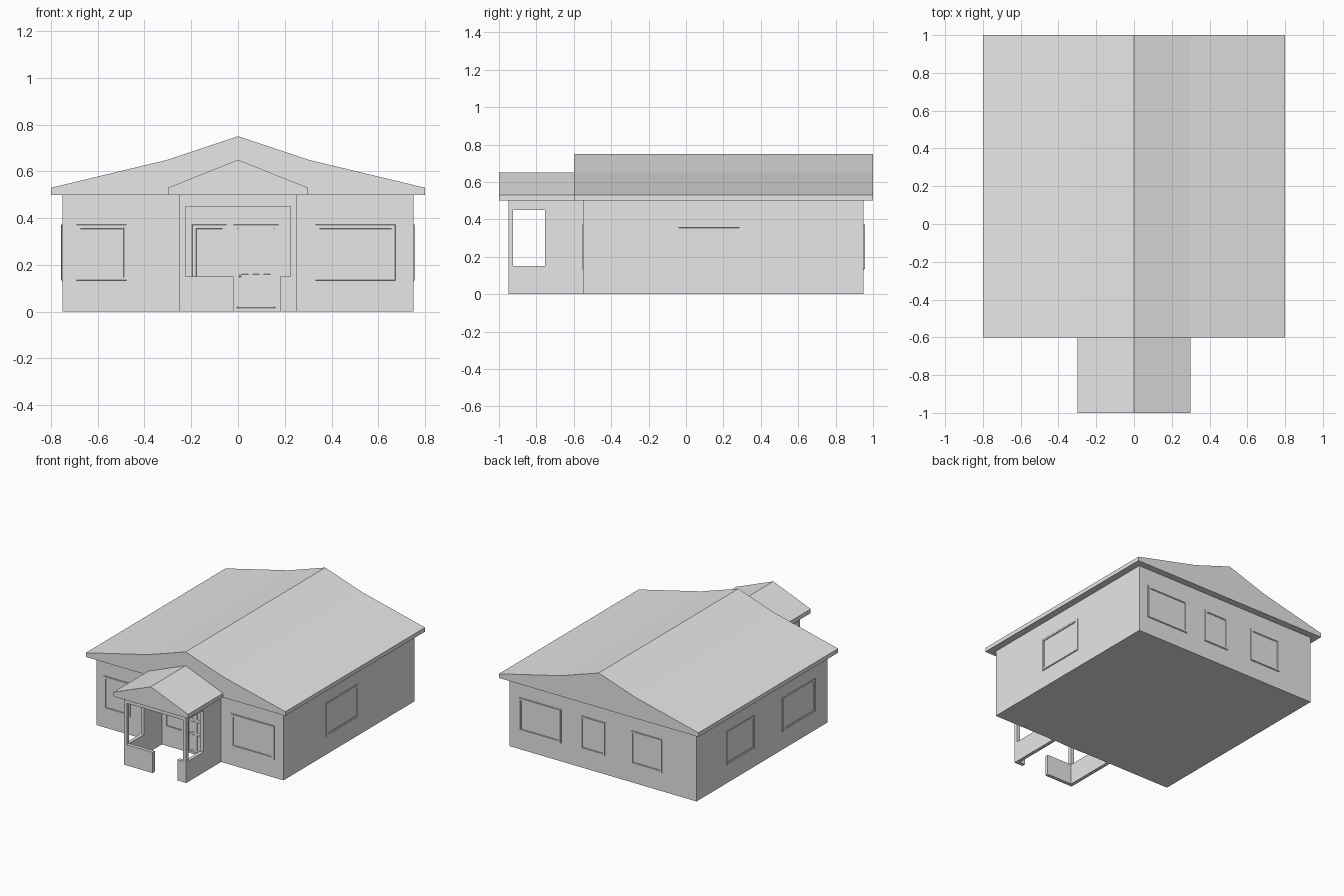
import bpy, bmesh
from math import radians
from mathutils import Matrix, Vector

if "Cube" in bpy.data.objects:
    bpy.data.objects.remove(bpy.data.objects["Cube"], do_unlink=True)

grey = bpy.data.materials.new("plain_grey")
grey.use_nodes = True
grey.diffuse_color = (0.8, 0.8, 0.8, 1)
grey.node_tree.nodes["Principled BSDF"].inputs["Base Color"].default_value = (0.8, 0.8, 0.8, 1)


def finish(name, bm):
    bmesh.ops.recalc_face_normals(bm, faces=bm.faces[:])
    mesh = bpy.data.meshes.new(name)
    bm.to_mesh(mesh)
    bm.free()
    mesh.materials.append(grey)
    obj = bpy.data.objects.new(name, mesh)
    bpy.context.scene.collection.objects.link(obj)
    return obj


def add_box(bm, lo, hi):
    lo, hi = Vector(lo), Vector(hi)
    size = hi - lo
    place = Matrix.Translation((lo + hi) / 2) @ Matrix.Diagonal((*size, 1))
    return bmesh.ops.create_cube(bm, size=1, matrix=place)["verts"]


def box(name, lo, hi):
    bm = bmesh.new()
    add_box(bm, lo, hi)
    return finish(name, bm)


def gable_roof(name, half, y0, y1):
    """Extrude a mirrored gable outline from y0 to y1 (half is eave to ridge)."""
    outline = half + [(-x, z) for x, z in reversed(half[:-1])]
    bm = bmesh.new()
    face = bm.faces.new([bm.verts.new((x, y0, z)) for x, z in outline])
    ext = bmesh.ops.extrude_face_region(bm, geom=[face])["geom"]
    moved = [v for v in ext if isinstance(v, bmesh.types.BMVert)]
    bmesh.ops.translate(bm, verts=moved, vec=(0, y1 - y0, 0))
    return finish(name, bm)


def cut(target, lo, hi):
    cutter = box("cutter", lo, hi)
    cutter.hide_render = True
    mod = target.modifiers.new("opening", 'BOOLEAN')
    mod.operation, mod.solver, mod.object = 'DIFFERENCE', 'EXACT', cutter
    bpy.context.view_layer.objects.active = target
    bpy.ops.object.modifier_apply(modifier=mod.name)
    bpy.data.objects.remove(cutter, do_unlink=True)


# House body and roof
CENTRE_Y, HALF = 0.2, 0.75
box("house_walls", (-HALF, CENTRE_Y - HALF, 0), (HALF, CENTRE_Y + HALF, 0.5))
gable_roof("main_roof", [(0.8, 0.5), (0.8, 0.53), (0.3, 0.65), (0, 0.75)], -0.6, 1.0)

# Porch: thin open shell with a doorway and unglazed openings
porch = box("porch_walls", (-0.25, -0.95, 0), (0.25, -0.55, 0.5))
cut(porch, (-0.225, -0.925, -0.1), (0.225, -0.5, 0.6))
cut(porch, (-0.225, -1.0, 0.15), (0.225, -0.9, 0.45))
cut(porch, (-0.02, -1.0, -0.1), (0.18, -0.9, 0.2))
cut(porch, (-0.4, -0.925, 0.15), (0.4, -0.755, 0.45))
gable_roof("porch_roof", [(0.3, 0.5), (0.3, 0.53), (0, 0.65)], -1.0, -0.6)


def add_trim(bm, u0, u1, z0, z1, steps, base=0.0):
    """Plate on the front plane, its face inset by (width, depth) steps."""
    verts = add_box(bm, (u0, -HALF - base - 0.003, z0), (u1, -HALF + 0.01, z1))
    faces = {f for v in verts for f in v.link_faces}
    face = min(faces, key=lambda f: f.calc_center_median().y)
    face.normal_update()
    for width, depth in steps:
        bmesh.ops.inset_region(bm, faces=[face], thickness=width, depth=depth,
                               use_even_offset=True)


def put_on_wall(name, bm, angle):
    bm.transform(Matrix.Translation((0, CENTRE_Y, 0)) @ Matrix.Rotation(radians(angle), 4, 'Z'))
    return finish(name, bm)


FRAME = [(0.004, 0), (0.0005, 0.003), (0.012, 0), (0.0005, -0.003), (0.004, 0), (0.0005, -0.002)]
PANE = [(0.002, 0), (0.0005, -0.002), (0.002, 0), (0.0005, 0.001)]

# Windows, by wall: turn about the house centre and spans along the wall
windows = {
    "front": (0, [(-0.695, -0.472), (-0.2, -0.045), (0.327, 0.677)]),
    "left": (90, [(-0.262, 0.108)]),
    "back": (180, [(-0.677, -0.335), (-0.18, 0.02), (0.225, 0.477)]),
    "right": (270, [(-0.415, -0.09), (0.23, 0.61)]),
}
for side, (angle, spans) in windows.items():
    for i, (u0, u1) in enumerate(spans):
        bm = bmesh.new()
        add_trim(bm, u0, u1, 0.13, 0.376, FRAME)
        put_on_wall(f"{side}_window_{i + 1}", bm, angle)

# Door frame, leaf with nine panes, and knob
bm = bmesh.new()
add_trim(bm, -0.023, 0.177, 0, 0.376, FRAME)
put_on_wall("door_frame", bm, 0)
bm = bmesh.new()
add_trim(bm, 0.001, 0.153, 0.006, 0.355, [(0.003, 0)])
for u in (0.013, 0.06, 0.107):
    for z0, z1 in ((0.03, 0.142), (0.158, 0.238), (0.255, 0.347)):
        add_trim(bm, u, u + 0.034, z0, z1, PANE, 0.003)
put_on_wall("door_leaf", bm, 0)
bm = bmesh.new()
bmesh.ops.create_uvsphere(bm, u_segments=10, v_segments=6, radius=0.005,
                          matrix=Matrix.Translation((0.008, -HALF - 0.008, 0.152)))
put_on_wall("door_knob", bm, 0)
